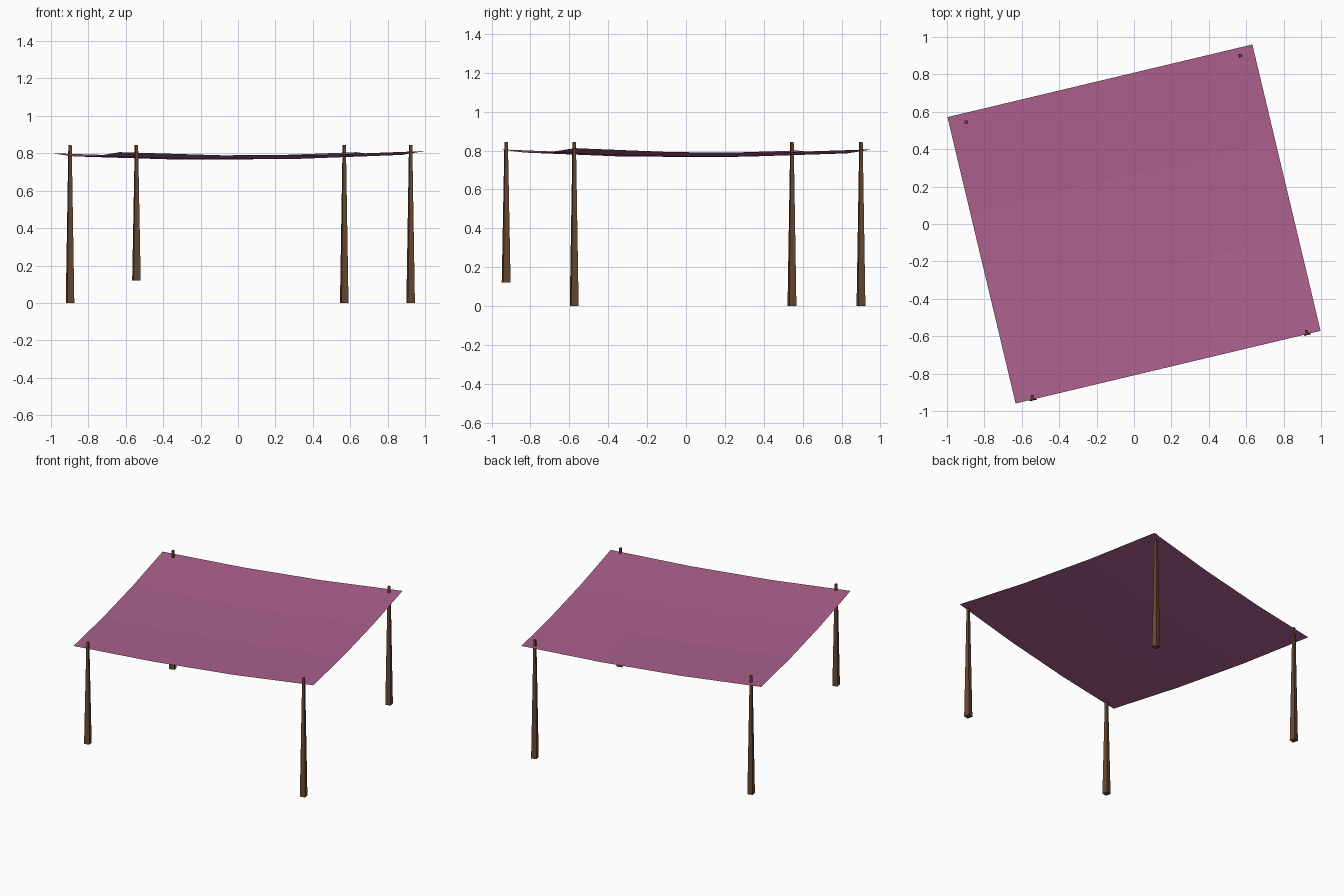
import bpy, bmesh, math
from mathutils import Matrix, Vector

if "Cube" in bpy.data.objects:
    bpy.data.objects.remove(bpy.data.objects["Cube"])

ANGLE = math.radians(13.4)


def material(name, color):
    m = bpy.data.materials.new(name)
    m.diffuse_color = color
    m.use_nodes = True
    m.node_tree.nodes["Principled BSDF"].inputs["Base Color"].default_value = m.diffuse_color
    return m


def add_object(name, bm, mat):
    mesh = bpy.data.meshes.new(name)
    bm.to_mesh(mesh)
    bm.free()
    mesh.materials.append(mat)
    ob = bpy.data.objects.new(name, mesh)
    bpy.context.collection.objects.link(ob)
    return ob


cloth = material("cloth", (0.42, 0.12, 0.27, 1))
wood = material("wood", (0.14, 0.065, 0.03, 1))

# Sagging canopy: a 3 x 3 sheet, lifted at the four corners
bm = bmesh.new()
bmesh.ops.create_grid(bm, x_segments=3, y_segments=3, size=1)
for v in bm.verts:
    x, y = v.co.x, v.co.y
    lift = 0.021 * (x * x + y * y)
    v.co = Vector((x * 0.838, y * 0.787, 0.764 + lift + 0.003 * x - 0.003 * y))
bmesh.ops.rotate(bm, verts=bm.verts, matrix=Matrix.Rotation(ANGLE, 3, 'Z'))
add_object("canopy", bm, cloth)

# Four tapered square poles poking through the cloth; one ends higher
poles = {
    "back_left_pole": (-0.898, 0.545, 0.0),
    "back_right_pole": (0.568, 0.90, 0.0),
    "front_right_pole": (0.923, -0.575, 0.0),
    "front_left_pole": (-0.543, -0.925, 0.12),
}
TOP = 0.845
for name, (x, y, base) in poles.items():
    bm = bmesh.new()
    h = TOP - base
    bmesh.ops.create_cone(
        bm, cap_ends=True, segments=4, radius1=0.038 / math.sqrt(2),
        radius2=0.015 / math.sqrt(2), depth=h,
        matrix=Matrix.Rotation(math.radians(45) + ANGLE, 4, 'Z'))
    ob = add_object(name, bm, wood)
    ob.location = (x, y, base + h / 2)
